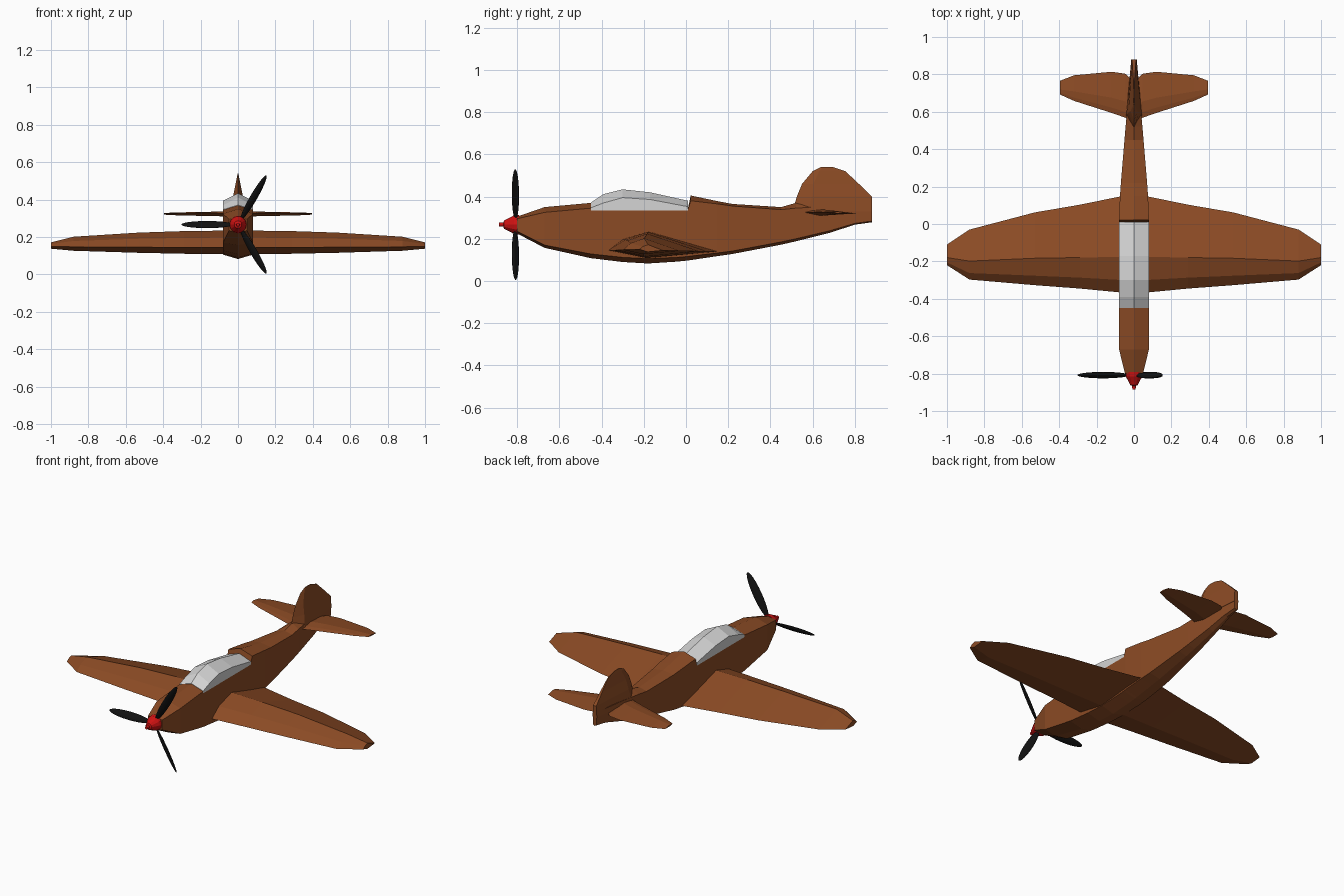
import bpy, bmesh, math
from mathutils import Matrix, Vector


def material(name, rgb):
    m = bpy.data.materials.new(name)
    m.diffuse_color = (*rgb, 1)
    return m


BROWN = material("brown paint", (0.26, 0.07, 0.018))
GLASS = material("pale grey glass", (0.66, 0.66, 0.66))
RED = material("red paint", (0.62, 0.006, 0.006))
BLACK = material("black paint", (0.006, 0.006, 0.006))


def make_object(name, bm, mat):
    bmesh.ops.recalc_face_normals(bm, faces=bm.faces)
    mesh = bpy.data.meshes.new(name)
    bm.to_mesh(mesh)
    bm.free()
    mesh.materials.append(mat)
    ob = bpy.data.objects.new(name, mesh)
    bpy.context.collection.objects.link(ob)
    return ob


def loft(name, sections, mat):
    """Skin a row of closed cross-sections and cap both ends."""
    bm = bmesh.new()
    rings = [[bm.verts.new(p) for p in s] for s in sections]
    n = len(rings[0])
    for a, b in zip(rings, rings[1:]):
        for i in range(n):
            j = (i + 1) % n
            bm.faces.new((a[i], a[j], b[j], b[i]))
    bm.faces.new(rings[0])
    bm.faces.new(rings[-1])
    return make_object(name, bm, mat)


def gable(y, w, bottom, low, high, ridge):
    """Slab-sided section with a pitched top and bottom."""
    return [(0, y, ridge), (w, y, high), (w, y, low),
            (0, y, bottom), (-w, y, low), (-w, y, high)]


# Fuselage: y, half width, keel, lower edge, upper edge, ridge
body = [
    (-0.80, 0.048, 0.225, 0.235, 0.295, 0.305),
    (-0.67, 0.08, 0.157, 0.17, 0.325, 0.35),
    (-0.45, 0.08, 0.108, 0.128, 0.345, 0.37),
    (-0.449, 0.08, 0.108, 0.128, 0.333, 0.337),
    (-0.30, 0.08, 0.09, 0.112, 0.333, 0.337),
    (-0.18, 0.08, 0.083, 0.106, 0.333, 0.337),
    (-0.04, 0.08, 0.092, 0.112, 0.333, 0.337),
    (0.008, 0.08, 0.097, 0.116, 0.333, 0.337),
    (0.022, 0.08, 0.099, 0.118, 0.38, 0.405),
    (0.15, 0.075, 0.118, 0.133, 0.365, 0.378),
    (0.22, 0.070, 0.128, 0.142, 0.355, 0.365),
    (0.45, 0.051, 0.172, 0.185, 0.338, 0.35),
    (0.52, 0.045, 0.188, 0.20, 0.345, 0.37),
    (0.68, 0.030, 0.228, 0.238, 0.355, 0.38),
    (0.80, 0.019, 0.267, 0.273, 0.36, 0.38),
    (0.88, 0.012, 0.278, 0.284, 0.36, 0.38),
]
loft("fuselage", [gable(*s) for s in body], BROWN)

# Canopy: y, upper edge, ridge
canopy = [(-0.45, 0.347, 0.372), (-0.39, 0.37, 0.412), (-0.30, 0.395, 0.434),
          (-0.17, 0.386, 0.42), (0.01, 0.352, 0.38)]
loft("canopy", [gable(y, 0.08, 0.333, 0.333, h, r) for y, h, r in canopy], GLASS)


# Wing and tailplane: x, leading y, trailing y, edge z, top z, bottom z
def surface(name, half, nose):
    def section(x, le, te, z, top, bot):
        c = te - le
        return [(x, le, z), (x, le + nose * c, z + 0.58 * (top - z)),
                (x, le + 0.37 * c, top), (x, te, z - 0.005), (x, le + 0.35 * c, bot)]
    left = [section(-s[0], *s[1:]) for s in reversed(half)]
    loft(name, left + [section(*s) for s in half], BROWN)


surface("wing", [(0.05, -0.368, 0.152, 0.145, 0.235, 0.108),
                 (0.29, -0.345, 0.103, 0.145, 0.232, 0.111),
                 (0.53, -0.327, 0.062, 0.146, 0.224, 0.116),
                 (0.88, -0.297, -0.03, 0.148, 0.202, 0.127),
                 (1.0, -0.22, -0.11, 0.15, 0.172, 0.138)], 0.13)
surface("tailplane", [(0.012, 0.53, 0.77, 0.325, 0.340, 0.308),
                      (0.045, 0.568, 0.803, 0.325, 0.338, 0.310),
                      (0.12, 0.594, 0.814, 0.325, 0.336, 0.312),
                      (0.32, 0.658, 0.795, 0.325, 0.332, 0.316),
                      (0.395, 0.692, 0.766, 0.325, 0.329, 0.320)], 0.13)

# Tail fin: z, leading y, trailing y, half thickness
fin = [(0.33, 0.505, 0.88, 0.042), (0.40, 0.525, 0.88, 0.030),
       (0.46, 0.55, 0.819, 0.018), (0.52, 0.60, 0.755, 0.006),
       (0.54, 0.64, 0.695, 0.002)]
loft("tail_fin", [[(0, le, z), (t, le + 0.2 * (te - le), z), (t * 0.35, te, z),
                   (-t * 0.35, te, z), (-t, le + 0.2 * (te - le), z)]
                  for z, le, te, t in fin], BROWN)

# Spinner: y, radius
HUB_Z = 0.267
loft("spinner", [[(r * math.cos(i * math.pi / 6), y, HUB_Z + r * math.sin(i * math.pi / 6))
                  for i in range(12)]
                 for y, r in [(-0.79, 0.047), (-0.815, 0.044), (-0.845, 0.028),
                              (-0.862, 0.02), (-0.865, 0.01), (-0.885, 0.009)]], RED)

# Three propeller blades: flattened, pitched spindles
for k, angle in enumerate((60, 180, 300)):
    bm = bmesh.new()
    bmesh.ops.create_uvsphere(bm, u_segments=12, v_segments=12, radius=1)
    place = (Matrix.Translation((0, -0.808, HUB_Z))
             @ Matrix.Rotation(math.radians(-angle), 4, 'Y')
             @ Matrix.Translation((0.165, 0, 0))
             @ Matrix.Rotation(math.radians(40), 4, 'X')
             @ Matrix.Rotation(math.radians(90), 4, 'Y')
             @ Matrix.Diagonal((0.024, 0.010, 0.138, 1)))
    bm.transform(place)
    make_object(f"propeller_blade_{k + 1}", bm, BLACK)
